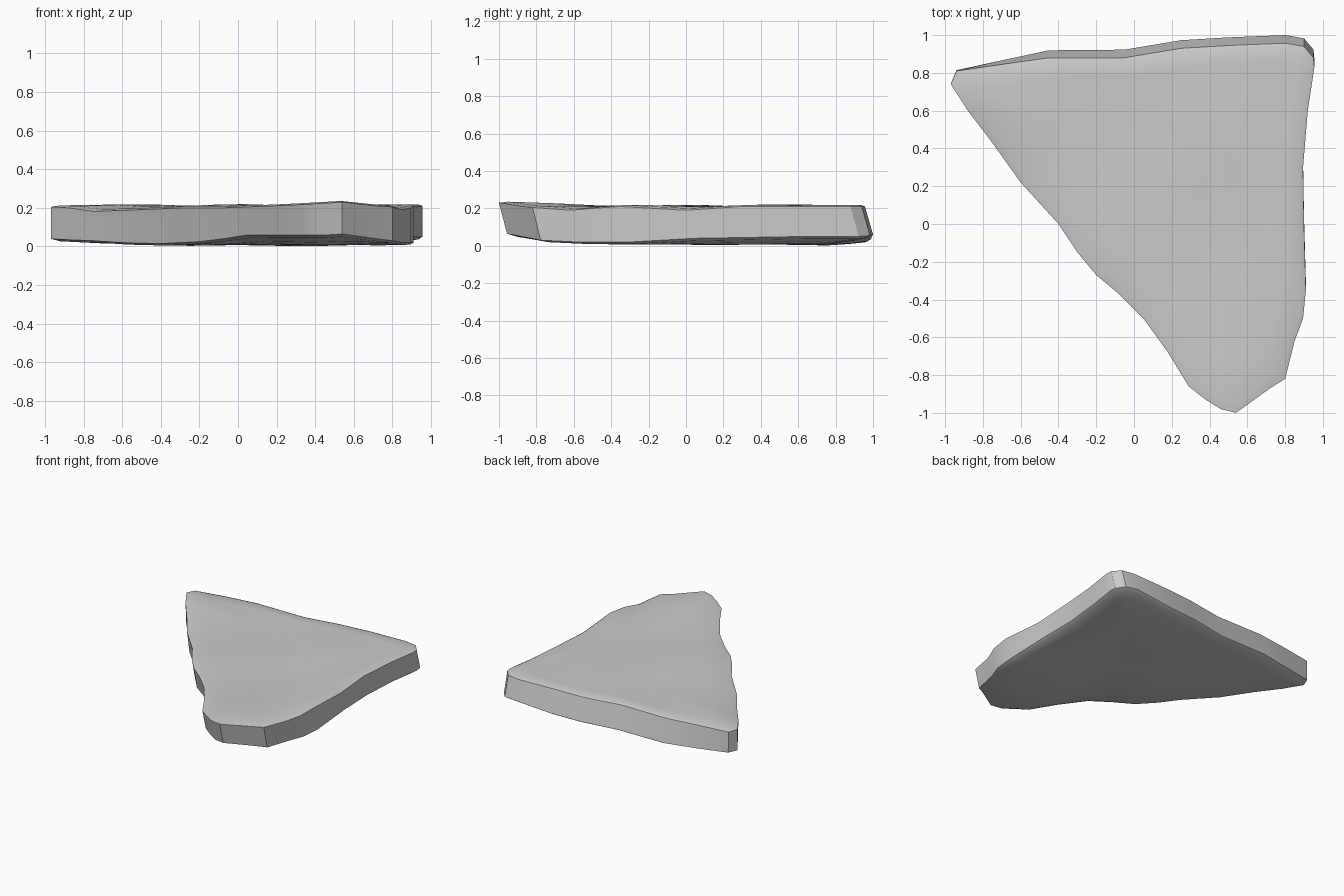
import bpy, bmesh
from math import sin, cos

if "Cube" in bpy.data.objects:
    bpy.data.objects.remove(bpy.data.objects["Cube"])

# Top rim of the slab: x, y, top height, bottom height
RIM = [
    (-.97, .74, .205, .04), (-.94, .81, .20, .04), (-.7, .845, .205, .03),
    (-.45, .88, .205, .025), (-.05, .88, .205, .025), (.25, .93, .205, .03),
    (.5, .945, .21, .035), (.8, .957, .21, .06), (.9, .94, .21, .055),
    (.95, .88, .21, .05), (.955, .83, .21, .05), (.92, .6, .21, .05),
    (.895, .3, .21, .045), (.9, 0, .19, .04), (.91, -.35, .21, .02),
    (.895, -.5, .20, .02), (.85, -.62, .19, .02), (.8, -.82, .205, .03),
    (.72, -.87, .21, .04), (.54, -1, .23, .065), (.46, -.98, .225, .06),
    (.38, -.93, .22, .06), (.29, -.86, .215, .06), (.18, -.68, .21, .06),
    (.05, -.5, .205, .06), (-.08, -.37, .20, .04), (-.2, -.27, .20, .025),
    (-.3, -.15, .20, .02), (-.4, 0, .195, .015), (-.6, .22, .187, .02),
    (-.75, .43, .182, .03), (-.88, .6, .20, .035),
]
CX, CY = .4, .4
SCALES = (1, .965, .8, .6, .4, .2)
N = len(RIM)


def height(x, y, rim, s, top):
    # Blend from the rim into a gently rolling face
    t = min(1, (1 - s) * 3)
    if top:
        face = .213 + .009 * sin(6 * x + 2) * cos(5 * y + .5)
        lip = .008 if s < 1 else 0
        return rim * (1 - t) + face * t + lip * (1 - t)
    face = .008 + .006 * sin(5 * x) * cos(4 * y)
    lip = -.01 if s < 1 else 0
    return max(0, rim * (1 - t) + face * t + lip * (1 - t))


def make_face(bm, top):
    # Concentric rings closing on a centre point; returns the rim ring
    rings = []
    for s in SCALES:
        ring = []
        for x, y, zt, zb in RIM:
            px, py = CX + (x - CX) * s, CY + (y - CY) * s
            z = height(px, py, zt if top else zb, s, top)
            if not top:      # the underside leans toward the back
                py += .043 * min(1, (x + 1) / .6)
            ring.append(bm.verts.new((px, py, z)))
        rings.append(ring)
    for a, b in zip(rings, rings[1:]):
        for i in range(N):
            j = (i + 1) % N
            bm.faces.new((a[i], a[j], b[j], b[i]))
    mid = bm.verts.new((CX, CY, height(CX, CY, 0, 0, top)))
    for i in range(N):
        bm.faces.new((rings[-1][i], rings[-1][(i + 1) % N], mid))
    return rings[0]


# Slab: upper face, underside and side wall
bm = bmesh.new()
upper, lower = make_face(bm, True), make_face(bm, False)
for i in range(N):
    j = (i + 1) % N
    bm.faces.new((upper[i], upper[j], lower[j], lower[i]))
bmesh.ops.recalc_face_normals(bm, faces=bm.faces)
mesh = bpy.data.meshes.new("stone_slab")
bm.to_mesh(mesh)
bm.free()
slab = bpy.data.objects.new("stone_slab", mesh)
bpy.context.collection.objects.link(slab)
bpy.context.view_layer.objects.active = slab
slab.select_set(True)
bpy.ops.object.shade_smooth_by_angle(angle=.6)
